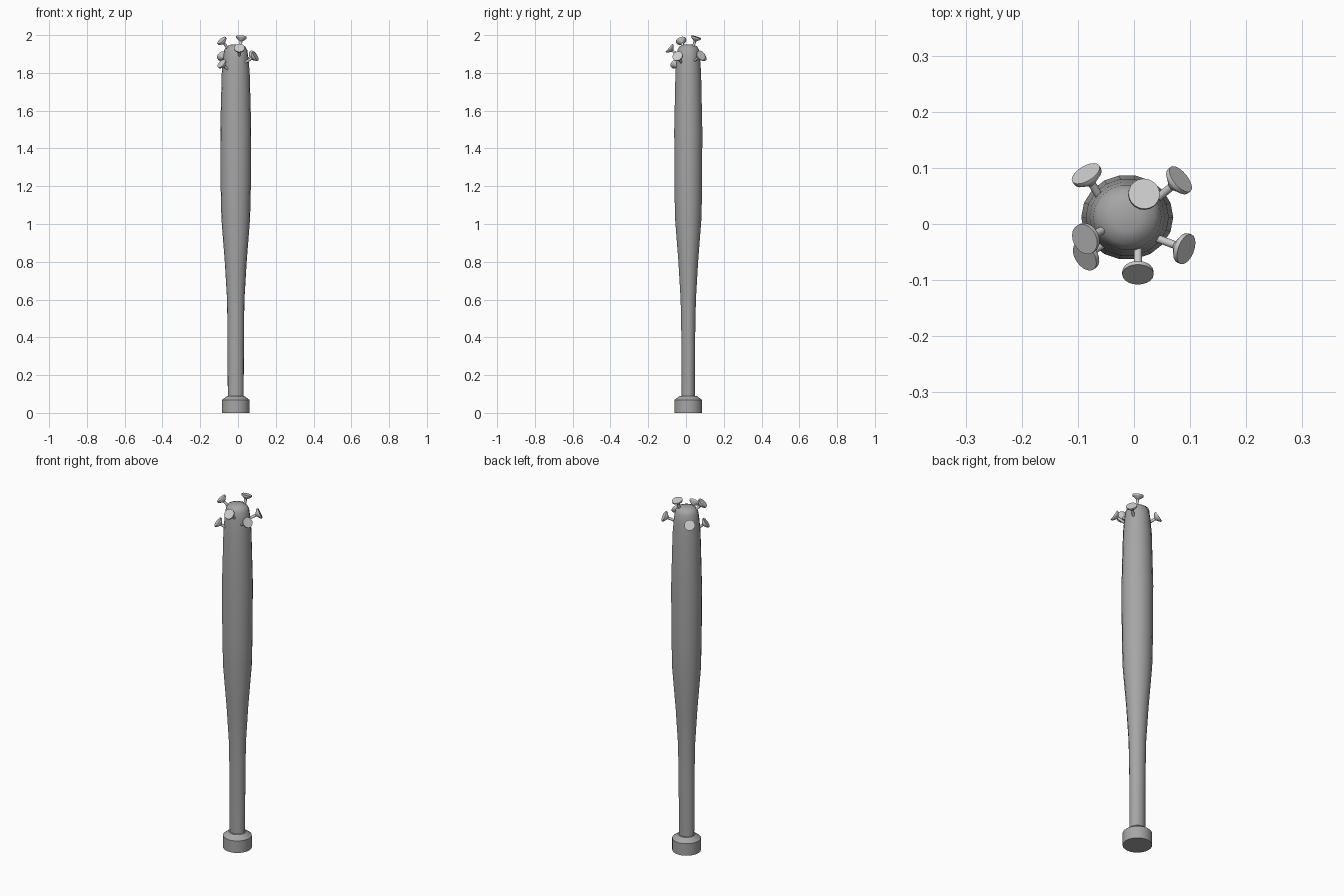
import bpy, bmesh, math
from mathutils import Vector, Matrix

if "Cube" in bpy.data.objects:
    bpy.data.objects.remove(bpy.data.objects["Cube"])

CX, CY = -0.012, 0.012   # bat axis


def grey(name, v):
    m = bpy.data.materials.new(name)
    m.diffuse_color = (v, v, v, 1)
    m.use_nodes = True
    m.node_tree.nodes["Principled BSDF"].inputs["Base Color"].default_value = m.diffuse_color
    return m


dark = grey("dark_grey", 0.38)
steel = grey("nail_grey", 0.55)


def lathe(name, rings, sides, matrix, mat, angle=40):
    """Capped stack of elliptical rings (z, rx, ry)."""
    bm = bmesh.new()
    loops = []
    for z, rx, ry in rings:
        loops.append([bm.verts.new((rx * math.cos(2 * math.pi * i / sides),
                                    ry * math.sin(2 * math.pi * i / sides), z))
                      for i in range(sides)])
    for a, b in zip(loops, loops[1:]):
        for i in range(sides):
            j = (i + 1) % sides
            bm.faces.new((a[i], a[j], b[j], b[i]))
    bm.faces.new(loops[0][::-1])
    bm.faces.new(loops[-1])
    mesh = bpy.data.meshes.new(name)
    bm.to_mesh(mesh)
    bm.free()
    mesh.materials.append(mat)
    ob = bpy.data.objects.new(name, mesh)
    bpy.context.collection.objects.link(ob)
    ob.matrix_world = matrix
    bpy.ops.object.select_all(action='DESELECT')
    ob.select_set(True)
    bpy.context.view_layer.objects.active = ob
    bpy.ops.object.shade_smooth_by_angle(angle=math.radians(angle))
    return ob


axis = Matrix.Translation((CX, CY, 0))

# Handle and barrel in one tapered body
lathe("bat_body", [
    (0.05, 0.042, 0.035), (0.40, 0.043, 0.037), (0.60, 0.046, 0.041),
    (0.80, 0.058, 0.053), (1.03, 0.076, 0.071), (1.20, 0.080, 0.0745),
    (1.50, 0.082, 0.0755), (1.80, 0.074, 0.069),
    (1.88, 0.067, 0.063), (1.92, 0.061, 0.058), (1.94, 0.050, 0.048),
    (1.95, 0.025, 0.025)], 18, axis, dark)

# Knob at the bottom of the handle
lathe("knob", [(0.0, 0.074, 0.074), (0.068, 0.074, 0.074),
               (0.09, 0.045, 0.045)], 24, axis, dark, 30)

# Nails: centre of the head and outward direction
nails = [
    ((-0.086, 0.090, 1.890), (-0.45, 0.75, 0.48)),
    ((0.018, 0.054, 1.991), (0.08, 0.28, 0.95)),
    ((0.083, 0.080, 1.893), (0.69, 0.57, 0.45)),
    ((0.093, -0.045, 1.890), (0.80, -0.30, 0.50)),
    ((0.007, -0.090, 1.933), (0.0, -0.77, 0.64)),
    ((-0.088, -0.027, 1.973), (-0.60, -0.30, 0.74)),
    ((-0.088, -0.058, 1.850), (-0.66, -0.45, 0.60)),
]
for n, (head, direction) in enumerate(nails, 1):
    rot = Vector(direction).to_track_quat('Z', 'Y').to_matrix().to_4x4()
    profile = [(-0.09, 0.007), (-0.024, 0.007), (-0.009, 0.027),
               (-0.007, 0.028), (0.0, 0.028)]
    lathe(f"nail_{n}", [(z, r, r) for z, r in profile], 20,
          Matrix.Translation(head) @ rot, steel, 30)
